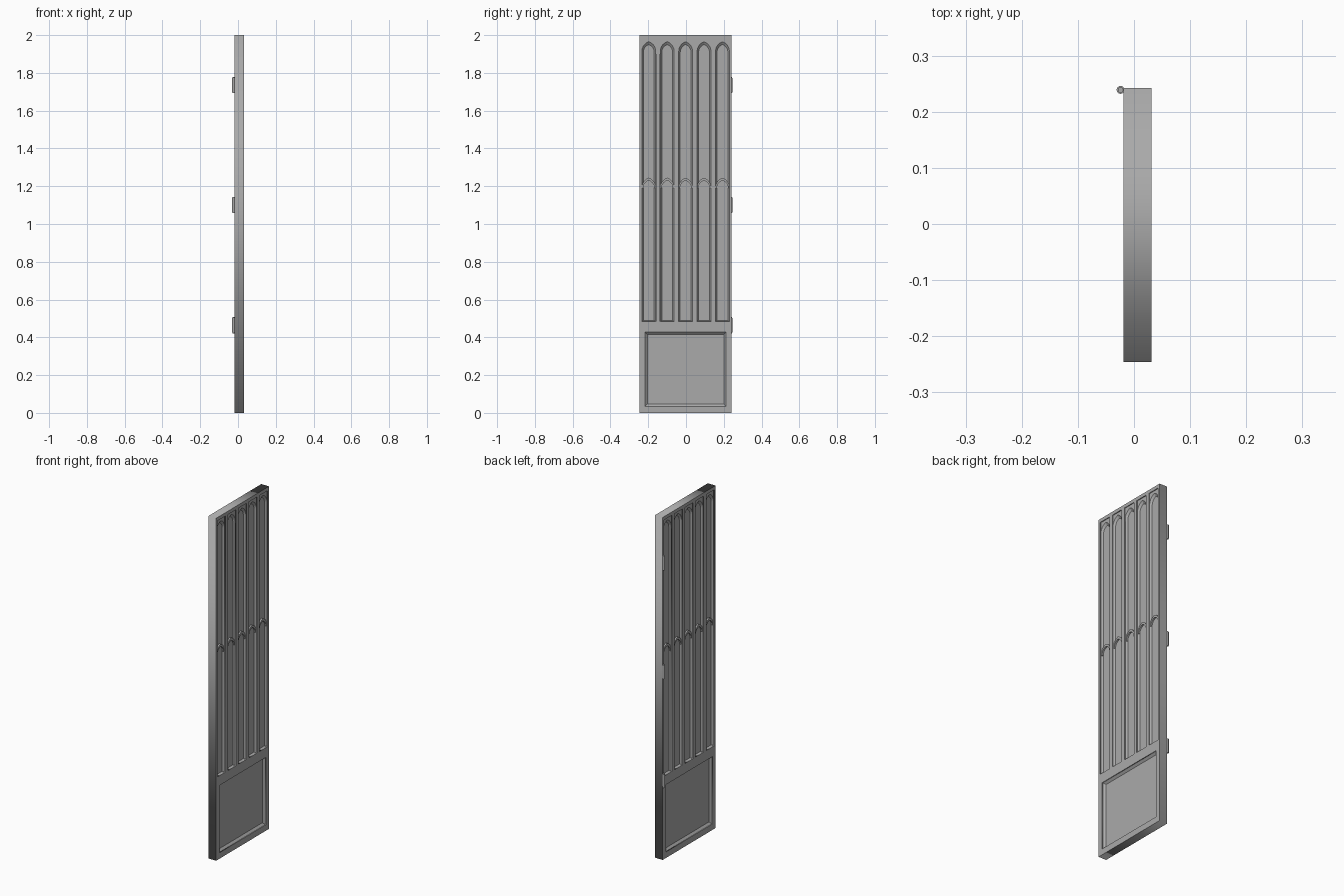
import bpy, bmesh, math
from mathutils import Matrix

if "Cube" in bpy.data.objects:
    bpy.data.objects.remove(bpy.data.objects["Cube"])

grey = bpy.data.materials.new("plain grey")
grey.diffuse_color = (0.4, 0.4, 0.4, 1)
grey.use_nodes = True
grey.node_tree.nodes["Principled BSDF"].inputs["Base Color"].default_value = grey.diffuse_color

CX, CY = 0.006, -0.002          # middle of the door leaf
HALF = 0.025                    # half thickness of the leaf
CORE = 0.010                    # half thickness of the sunk panels
BAYS = [CY + (i - 2) * 0.0975 for i in range(5)]
# Drawn outlines: local x -> world y, local y -> world z, local z -> world x
FACE = Matrix(((0, 0, 1, CX), (1, 0, 0, 0), (0, 1, 0, 0), (0, 0, 0, 1)))


def rect(y0, y1, z0, z1):
    return [(y0, z0), (y1, z0), (y1, z1), (y0, z1)]


def arch(y, w, z0, spring, apex, n=7):
    """Pointed arch outline, from the right foot round to the left foot."""
    right = []
    for i in range(n + 1):
        a = math.radians(70) * i / n
        t = (1 - math.cos(a)) / (1 - math.cos(math.radians(70)))
        s = math.sin(a) / math.sin(math.radians(70))
        right.append((w * (1 - t), spring + (apex - spring) * s))
    right = [(w, z0)] + right
    left = [(-p, z) for p, z in reversed(right[:-1])]
    return [(y + p, z) for p, z in right + left]


def plate(name, outlines, half):
    """Extruded flat plate; inner outlines become holes."""
    cu = bpy.data.curves.new(name, 'CURVE')
    cu.dimensions = '2D'
    cu.fill_mode = 'BOTH'
    cu.extrude = half
    for pts in outlines:
        sp = cu.splines.new('POLY')
        sp.points.add(len(pts) - 1)
        for p, (a, b) in zip(sp.points, pts):
            p.co = (a, b, 0, 1)
        sp.use_cyclic_u = True
    tmp = bpy.data.objects.new(name + "_outline", cu)
    bpy.context.collection.objects.link(tmp)
    bpy.context.view_layer.update()
    dg = bpy.context.evaluated_depsgraph_get()
    me = bpy.data.meshes.new_from_object(tmp.evaluated_get(dg))
    bpy.data.objects.remove(tmp)
    me.transform(FACE)
    bm = bmesh.new()
    bm.from_mesh(me)
    bmesh.ops.remove_doubles(bm, verts=bm.verts, dist=1e-5)
    bmesh.ops.recalc_face_normals(bm, faces=bm.faces)
    return finish(name, bm)


def finish(name, bm):
    me = bpy.data.meshes.new(name)
    bm.to_mesh(me)
    bm.free()
    me.materials.append(grey)
    ob = bpy.data.objects.new(name, me)
    bpy.context.collection.objects.link(ob)
    return ob


def slope(name, outer, inner, x_out, x_in):
    """Sloping moulding between two outlines, on both faces of the door."""
    bm = bmesh.new()
    n = len(outer)
    for side in (1, -1):
        a = [bm.verts.new((CX + side * x_out, y, z)) for y, z in outer]
        b = [bm.verts.new((CX + side * x_in, y, z)) for y, z in inner]
        for i in range(n):
            j = (i + 1) % n
            q = [a[i], a[j], b[j], b[i]]
            bm.faces.new(q if side > 0 else q[::-1])
    return finish(name, bm)


# Frame with five tall bays and one square lower panel
bays = [rect(y - 0.037, y + 0.037, 0.485, 1.98) for y in BAYS]
lower = rect(CY - 0.215, CY + 0.215, 0.035, 0.428)
plate("door_frame", [rect(-0.246, 0.242, 0, 2)] + bays + [lower], HALF)

# Sunk panels, one thin core behind the frame
plate("sunk_panel", [rect(-0.24, 0.236, 0.02, 1.99)], CORE)

# Sloped edge of the lower panel
slope("lower_panel_moulding", lower,
      rect(CY - 0.203, CY + 0.203, 0.047, 0.416), HALF - 0.004, CORE)

# Gothic tracery: tall arch with jambs, plus a second arch head halfway up
for i, y in enumerate(BAYS):
    tall_out = arch(y, 0.0365, 0.486, 1.915, 1.965)
    tall_in = arch(y, 0.0285, 0.489, 1.91, 1.95)
    slope(f"tall_arch_moulding_{i}", tall_out, tall_in, 0.020, CORE)
    # Spandrels filling the corners above the tall arch
    head = arch(y, 0.0365, 1.90, 1.915, 1.965)
    plate(f"spandrel_{i}",
          [[(y + 0.037, 1.90), (y + 0.037, 1.98), (y - 0.037, 1.98),
            (y - 0.037, 1.90)] + head[::-1]], 0.020)
    # Middle arch head
    mid_out = arch(y, 0.036, 1.19, 1.195, 1.245)
    mid_in = arch(y, 0.029, 1.19, 1.193, 1.23)
    plate(f"middle_arch_{i}", [mid_out + mid_in[::-1]], 0.019)

# Hinge barrels with small pin ends
for i, z in enumerate((0.464, 1.10, 1.735)):
    bm = bmesh.new()
    for r, h in ((0.007, 0.078), (0.005, 0.085)):
        bmesh.ops.create_cone(bm, cap_ends=True, segments=16, radius1=r,
                              radius2=r, depth=h,
                              matrix=Matrix.Translation((-0.024, 0.239, z)))
    ob = finish(f"hinge_{i}", bm)
    bpy.ops.object.select_all(action='DESELECT')
    ob.select_set(True)
    bpy.context.view_layer.objects.active = ob
    bpy.ops.object.shade_smooth_by_angle()
